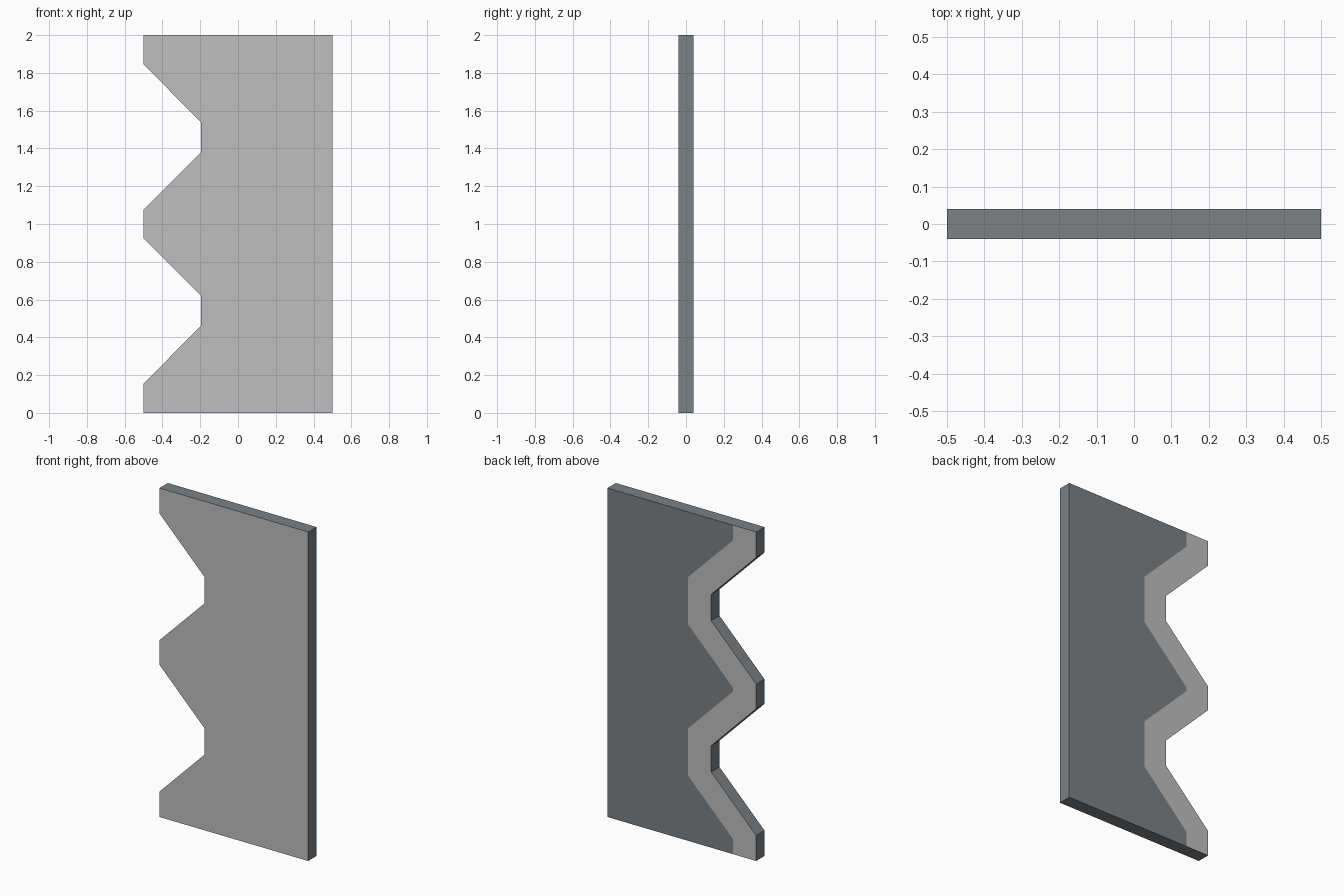
import bpy, bmesh, math

if "Cube" in bpy.data.objects:
    bpy.data.objects.remove(bpy.data.objects["Cube"])

HALF_T = 0.04            # half thickness of the panel
BAND = 0.155             # width of the pale band on the back
RIGHT, TIP, NOTCH = 0.5, -0.5, -0.197


def material(name, rgb):
    m = bpy.data.materials.new(name)
    m.diffuse_color = (*rgb, 1.0)
    m.use_nodes = True
    m.node_tree.nodes["Principled BSDF"].inputs["Base Color"].default_value = m.diffuse_color
    return m


# Toothed edge from bottom to top: half tooth, notch, tooth, notch, half tooth
lower = [(TIP, 0.0), (TIP, 0.155), (NOTCH, 0.46), (NOTCH, 0.62), (TIP, 0.925)]
outer = lower + [(x, 2.0 - z) for x, z in reversed(lower)]

# Same edge offset inwards by the band width (45 degree mitres)
k = BAND * math.tan(math.radians(22.5))
shift = [0, -k, -k, k, k]
half = [(x + BAND, z + s) for (x, z), s in zip(lower, shift)]
inner = half + [(x, 2.0 - z) for x, z in reversed(half)]
right = [(RIGHT, z) for x, z in inner]

# Flat sheet of two columns (band and body), extruded to thickness
bm = bmesh.new()
cols = [[bm.verts.new((x, -HALF_T, z)) for x, z in c] for c in (outer, inner, right)]
for a, b in zip(cols, cols[1:]):
    for i in range(len(a) - 1):
        bm.faces.new((a[i], b[i], b[i + 1], a[i + 1]))
ext = bmesh.ops.extrude_face_region(bm, geom=bm.faces[:])
back = [g for g in ext["geom"] if isinstance(g, bmesh.types.BMVert)]
bmesh.ops.translate(bm, verts=back, vec=(0, 2 * HALF_T, 0))
bmesh.ops.recalc_face_normals(bm, faces=bm.faces[:])
bm.normal_update()

# Pale front and back band, dark back body and edges
for f in bm.faces:
    on_body = any(v.co.x > RIGHT - 1e-4 for v in f.verts)
    pale = f.normal.y < -0.9 or (f.normal.y > 0.9 and not on_body)
    f.material_index = 0 if pale else 1

# Merge flat neighbours of the same colour
bmesh.ops.dissolve_limit(bm, angle_limit=0.01, verts=bm.verts[:],
                         edges=bm.edges[:], delimit={'MATERIAL'})

mesh = bpy.data.meshes.new("toothed_panel")
bm.to_mesh(mesh)
bm.free()
mesh.materials.append(material("pale grey", (0.52, 0.52, 0.52)))
mesh.materials.append(material("dark slate grey", (0.20, 0.22, 0.235)))
panel = bpy.data.objects.new("toothed_panel", mesh)
bpy.context.collection.objects.link(panel)
